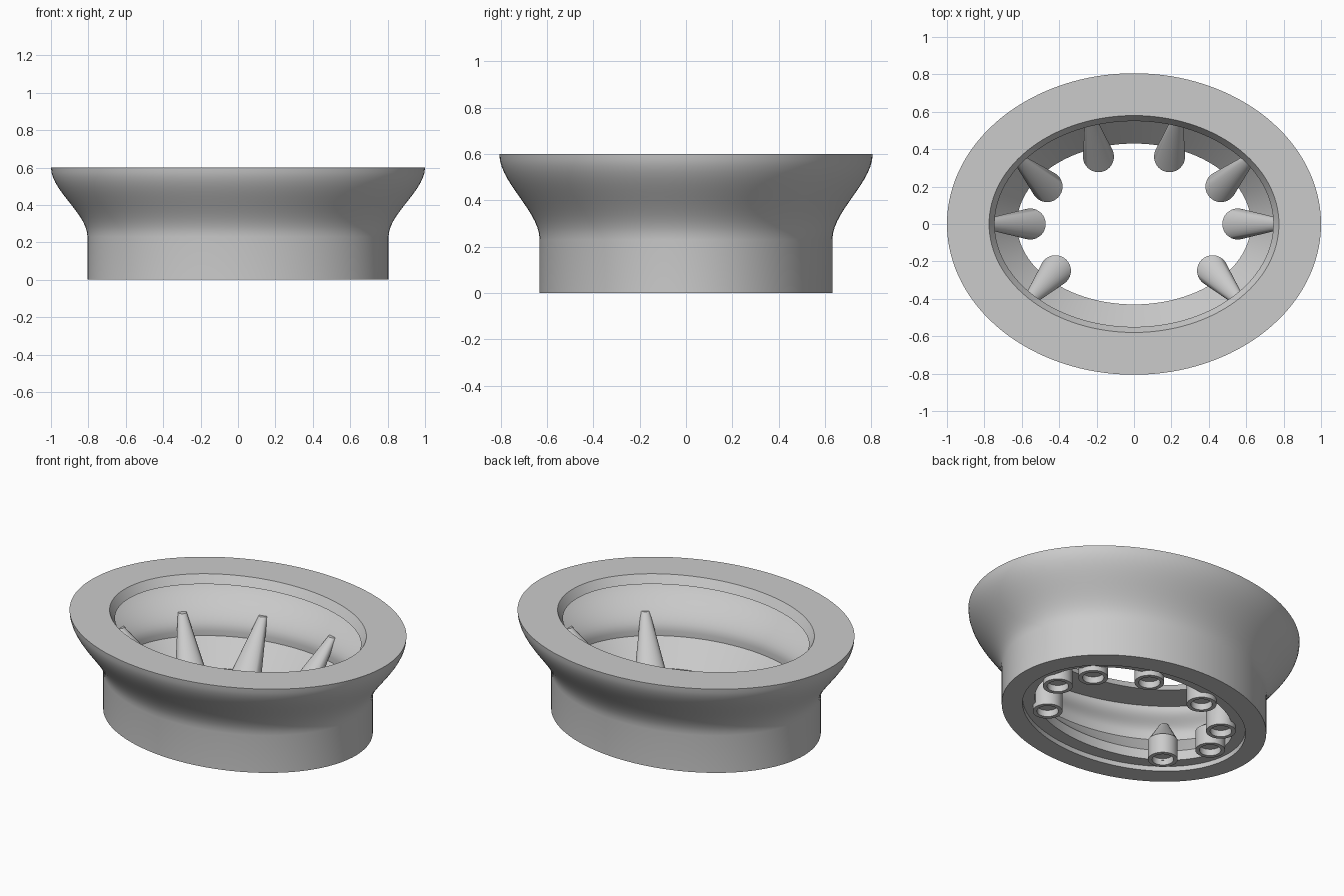
import bpy
import bmesh
from math import cos, sin, pi, radians, hypot

cube = bpy.data.objects.get("Cube")
if cube:
    bpy.data.objects.remove(cube, do_unlink=True)

grey = bpy.data.materials.new("light grey")
grey.use_nodes = True
grey.diffuse_color = (0.6, 0.6, 0.6, 1)
grey.node_tree.nodes["Principled BSDF"].inputs["Base Color"].default_value = (0.6, 0.6, 0.6, 1)


def loft(name, rings, sides, closed=False):
    """Join ellipses (cx, cy, z, rx, ry); loop back to the first, or cap both ends."""
    bm = bmesh.new()
    loops = []
    for cx, cy, z, rx, ry in rings:
        loops.append([bm.verts.new((cx + rx * cos(2 * pi * i / sides),
                                    cy + ry * sin(2 * pi * i / sides), z))
                      for i in range(sides)])
    pairs = list(zip(loops, loops[1:]))
    if closed:
        pairs.append((loops[-1], loops[0]))
    else:
        bm.faces.new(loops[0])
        bm.faces.new(loops[-1])
    for a, b in pairs:
        for i in range(sides):
            j = (i + 1) % sides
            bm.faces.new((a[i], a[j], b[j], b[i]))
    bmesh.ops.recalc_face_normals(bm, faces=bm.faces[:])
    mesh = bpy.data.meshes.new(name)
    bm.to_mesh(mesh)
    bm.free()
    mesh.materials.append(grey)
    obj = bpy.data.objects.new(name, mesh)
    bpy.context.collection.objects.link(obj)
    bpy.ops.object.select_all(action='DESELECT')
    obj.select_set(True)
    bpy.context.view_layer.objects.active = obj
    bpy.ops.object.shade_smooth_by_angle(angle=radians(30))
    return obj


def flare(bottom, top, z0, z1, t):
    """Point on an S-curve between two ellipses, as (z, rx, ry)."""
    f = t * t * (3 - 2 * t)
    return (z0 + (z1 - z0) * t,
            bottom[0] + (top[0] - bottom[0]) * f,
            bottom[1] + (top[1] - bottom[1]) * f)


# Oval housing: a hollow shell with a straight skirt and an S-curved flare
steps = 14
skirt, rim = (0.805, 0.632), (1.0, 0.806)
inner_skirt, inner_rim = (0.745, 0.56), (0.93, 0.735)

profile = [(0, *skirt)]
profile += [flare(skirt, rim, 0.23, 0.6, k / steps) for k in range(steps + 1)]
profile += [
    (0.6, 0.775, 0.58),    # inner edge of the flat top
    (0.55, 0.745, 0.55),   # foot of the bevel, then the underside of the lip
]
profile += [flare(inner_skirt, inner_rim, 0.26, 0.55, 1 - k / steps)
            for k in range(steps + 1)]
profile += [
    (0.23, *inner_skirt),  # foot of the upright inner wall
    (0.09, 0.625, 0.43),   # funnel down to the throat
    (0.03, 0.625, 0.43),
    (0.03, 0.69, 0.51),    # recess in the underside
    (0, 0.69, 0.51),
]
loft("oval_housing", [(0, 0, z, rx, ry) for z, rx, ry in profile], 128, closed=True)

# Bosses with a shallow socket and a tapering brace leaning out into the wall
bosses = {
    "side": ((0.555, 0), (0.745, 0)),
    "rear_side": ((0.465, 0.2), (0.59, 0.32)),
    "rear": ((0.19, 0.36), (0.225, 0.525)),
    "front": ((0.42, -0.25), (0.54, -0.385)),
}
for name, ((x, y), (wx, wy)) in bosses.items():
    reach = 1 + 0.06 / hypot(wx - x, wy - y)
    tx, ty = x + (wx - x) * reach, y + (wy - y) * reach
    for side, s in (("left", 1), ("right", -1)):
        loft(f"{side}_{name}_boss", [
            (s * x, y, 0.04, 0.06, 0.06),
            (s * x, y, 0, 0.06, 0.06),
            (s * x, y, 0, 0.083, 0.083),
            (s * x, y, 0.12, 0.083, 0.083),
            (s * tx, ty, 0.36, 0.024, 0.024),
        ], 32)
